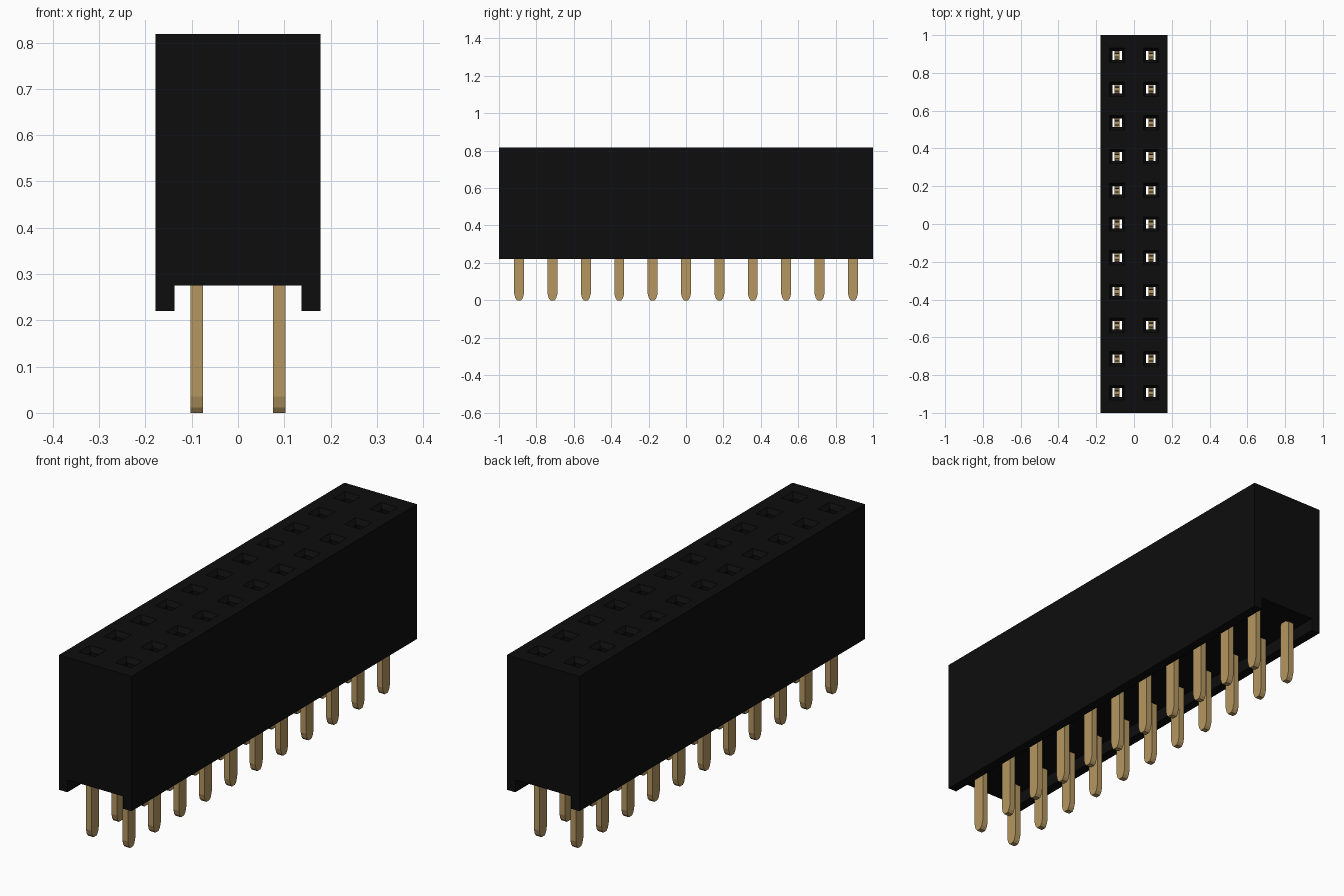
import bpy, bmesh

if "Cube" in bpy.data.objects:
    bpy.data.objects.remove(bpy.data.objects["Cube"])

PITCH = 0.1785
ROWS = 11
COL_X = 0.0895
TOP = 0.818


def material(name, rgb):
    m = bpy.data.materials.new(name)
    m.diffuse_color = (*rgb, 1)
    m.use_nodes = True
    m.node_tree.nodes["Principled BSDF"].inputs["Base Color"].default_value = m.diffuse_color
    return m


black = material("black plastic", (0.004, 0.004, 0.004))
gold = material("gold metal", (0.46, 0.31, 0.12))


def make_object(name, bm, mat):
    bmesh.ops.recalc_face_normals(bm, faces=bm.faces)
    me = bpy.data.meshes.new(name)
    bm.to_mesh(me)
    bm.free()
    me.materials.append(mat)
    ob = bpy.data.objects.new(name, me)
    bpy.context.collection.objects.link(ob)
    return ob


def extrude_profile(bm, points, offset):
    """Close a flat profile and sweep it along offset into a solid."""
    face = bm.faces.new([bm.verts.new(p) for p in points])
    new = bmesh.ops.extrude_face_region(bm, geom=[face])["geom"]
    verts = [v for v in new if isinstance(v, bmesh.types.BMVert)]
    bmesh.ops.translate(bm, verts=verts, vec=offset)


def stack(bm, cx, cy, levels):
    """Solid made of rectangular rings: (half_x, half_y, z)."""
    rings = [[bm.verts.new((cx + sx * hx, cy + sy * hy, z))
              for sx, sy in ((-1, -1), (1, -1), (1, 1), (-1, 1))]
             for hx, hy, z in levels]
    for a, b in zip(rings, rings[1:]):
        for i in range(4):
            j = (i + 1) % 4
            bm.faces.new((a[i], a[j], b[j], b[i]))
    bm.faces.new(rings[0][::-1])
    bm.faces.new(rings[-1])


sites = [(sx * COL_X, (i - (ROWS - 1) / 2) * PITCH)
         for sx in (-1, 1) for i in range(ROWS)]

# Housing: block with a channel along the underside
half = [(0.178, TOP), (0.178, 0.22), (0.137, 0.22), (0.137, 0.275)]
profile = half + [(-x, z) for x, z in reversed(half)]
bm = bmesh.new()
extrude_profile(bm, [(x, -1, z) for x, z in profile], (0, 2, 0))
housing = make_object("housing", bm, black)

# Sockets: through holes with a tapered lead-in
bm = bmesh.new()
for x, y in sites:
    stack(bm, x, y, [(0.025, 0.023, 0.25), (0.025, 0.023, TOP - 0.02),
                     (0.040, 0.038, TOP), (0.040, 0.038, TOP + 0.02)])
cutter = make_object("socket_cutter", bm, black)
cutter.hide_render = True
mod = housing.modifiers.new("sockets", "BOOLEAN")
mod.operation = "DIFFERENCE"
mod.solver = "EXACT"
mod.object = cutter
bpy.context.view_layer.objects.active = housing
bpy.ops.object.modifier_apply(modifier="sockets")
bpy.data.objects.remove(cutter)

# Contacts: flat pin with a tapered tip, forked inside the socket
side = [(0.011, 0.0), (0.020, 0.012), (0.0265, 0.035), (0.0265, 0.30),
        (0.021, 0.32), (0.021, 0.70), (0.013, 0.70), (0.007, 0.62),
        (0.011, 0.55), (0.011, 0.40)]
fork = side + [(-y, z) for y, z in reversed(side)]
bm = bmesh.new()
for x, y in sites:
    extrude_profile(bm, [(x - 0.0135, y + py, z) for py, z in fork], (0.027, 0, 0))
make_object("contact_pins", bm, gold)
